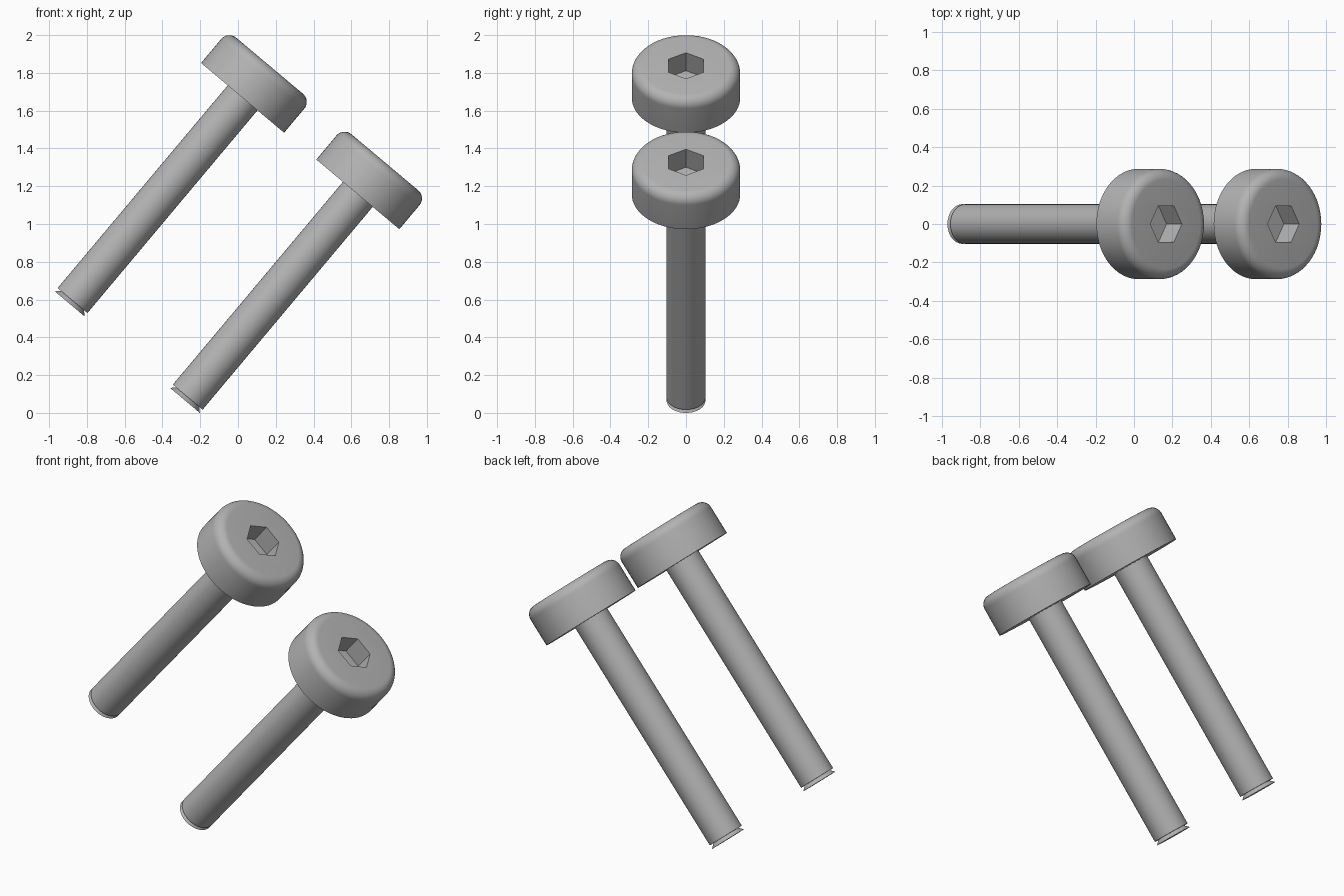
import bpy, bmesh, math
from mathutils import Matrix

if "Cube" in bpy.data.objects:
    bpy.data.objects.remove(bpy.data.objects["Cube"])

TILT = math.radians(40)
R_SHAFT, R_HEAD = 0.103, 0.287
LENGTH, HEAD_H, FILLET = 1.424, 0.222, 0.056
HEX_R, HEX_DEPTH = 0.107, 0.124
TIP = 0.023

steel = bpy.data.materials.new("steel grey")
steel.diffuse_color = (0.45, 0.45, 0.45, 1)
steel.use_nodes = True
steel.node_tree.nodes["Principled BSDF"].inputs["Base Color"].default_value = steel.diffuse_color


def make_object(name, bm, matrix):
    bmesh.ops.recalc_face_normals(bm, faces=bm.faces)
    mesh = bpy.data.meshes.new(name)
    bm.to_mesh(mesh)
    bm.free()
    mesh.materials.append(steel)
    obj = bpy.data.objects.new(name, mesh)
    obj.matrix_world = matrix
    bpy.context.collection.objects.link(obj)
    return obj


def lathe(name, profile, matrix, sides=64):
    """Closed solid of revolution; profile is (radius, z), flat caps at both ends."""
    bm = bmesh.new()
    rings = [[bm.verts.new((r * math.cos(a), r * math.sin(a), z))
              for a in (2 * math.pi * i / sides for i in range(sides))]
             for r, z in profile]
    for low, high in zip(rings, rings[1:]):
        for i in range(sides):
            j = (i + 1) % sides
            bm.faces.new((low[i], low[j], high[j], high[i]))
    bm.faces.new(rings[0][::-1])
    bm.faces.new(rings[-1])
    return make_object(name, bm, matrix)


def activate(obj):
    bpy.ops.object.select_all(action='DESELECT')
    obj.select_set(True)
    bpy.context.view_layer.objects.active = obj


def smooth(obj):
    activate(obj)
    bpy.ops.object.shade_smooth_by_angle(angle=math.radians(30))


def bolt(label, x, z):
    matrix = Matrix.Translation((x, 0, z)) @ Matrix.Rotation(TILT, 4, 'Y')

    # Shaft with an undercut, flared tip
    shaft = lathe(label + "_shaft", [
        (R_SHAFT, 0), (R_SHAFT - TIP, TIP), (R_SHAFT, TIP),
        (R_SHAFT, LENGTH + 0.01)], matrix)

    # Head with a rounded top rim
    top = LENGTH + HEAD_H
    rim = [(R_HEAD - FILLET + FILLET * math.cos(a), top - FILLET + FILLET * math.sin(a))
           for a in (math.pi / 2 * k / 8 for k in range(9))]
    head = lathe(label + "_head", [(R_HEAD, LENGTH)] + rim, matrix)

    # Hexagonal socket
    cutter = lathe(label + "_socket_cutter",
                   [(HEX_R, top - HEX_DEPTH), (HEX_R, top + 0.1)], matrix, sides=6)
    cutter.hide_render = True
    cut = head.modifiers.new("socket", 'BOOLEAN')
    cut.operation = 'DIFFERENCE'
    cut.solver = 'EXACT'
    cut.object = cutter
    activate(head)
    bpy.ops.object.modifier_apply(modifier=cut.name)
    bpy.data.objects.remove(cutter)

    smooth(shaft)
    smooth(head)


bolt("upper_bolt", -0.891, 0.577)
bolt("lower_bolt", -0.281, 0.066)
